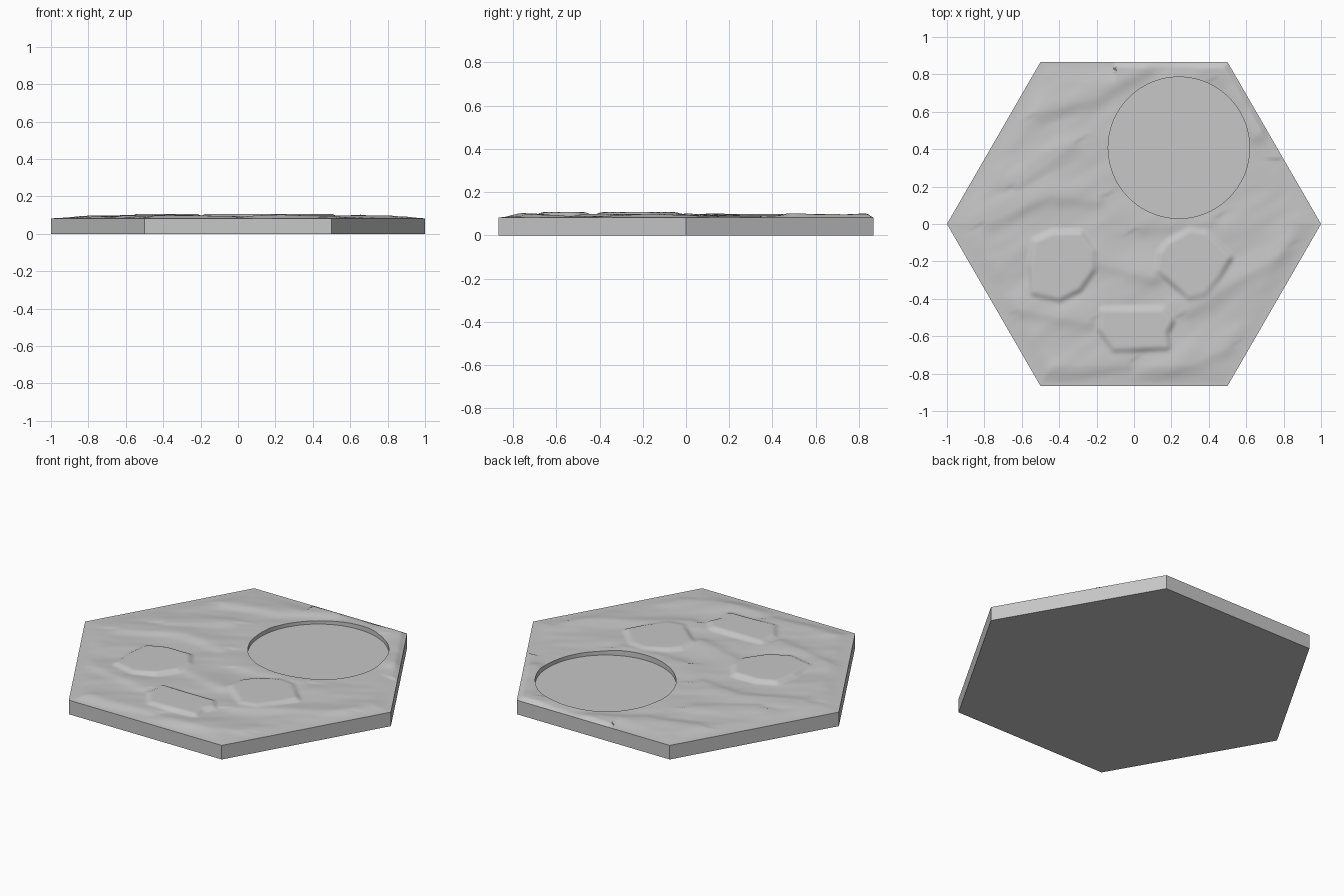
import bpy, bmesh, math
from mathutils import Vector, noise

old = bpy.data.objects.get("Cube")
if old:
    bpy.data.objects.remove(old, do_unlink=True)

APOTHEM = math.sqrt(3) / 2
RIM, PLATEAU, FLOOR = 0.083, 0.107, 0.068

# Outlines of the three flat-topped rocks
ROCKS = [
    [(-.52, -.1), (-.43, -.06), (-.29, -.06), (-.23, -.15), (-.23, -.24),
     (-.3, -.34), (-.4, -.39), (-.53, -.36), (-.54, -.22)],
    [(.3, -.05), (.38, -.06), (.5, -.18), (.44, -.28), (.37, -.36),
     (.3, -.38), (.14, -.24), (.15, -.16), (.19, -.11)],
    [(-.16, -.47), (.15, -.47), (.19, -.52), (.16, -.58), (.17, -.65),
     (-.1, -.66), (-.17, -.56)],
]

# Crest lines of the drifting ridges
RIDGES = [
    ((-.62, .22), (-.35, .42)), ((-.5, .6), (-.2, .68)), ((-.2, .68), (.05, .83)),
    ((-.78, .02), (-.45, .16)), ((-.45, .16), (-.2, .13)), ((.3, -.46), (.8, -.13)),
    ((.1, -.82), (.5, -.66)), ((-.4, -.82), (-.05, -.75)), ((-.2, -.2), (.1, -.28)),
    ((.05, -.01), (.4, .02)), ((.47, .8), (.66, .48)), ((-.6, -.45), (-.25, -.52)),
]


def smooth(t):
    t = min(max(t, 0), 1)
    return t * t * (3 - 2 * t)


def to_segment(x, y, a, b):
    """Offset from the nearest point of segment a-b to (x, y)."""
    dx, dy = b[0] - a[0], b[1] - a[1]
    t = ((x - a[0]) * dx + (y - a[1]) * dy) / (dx * dx + dy * dy)
    t = min(max(t, 0), 1)
    return x - a[0] - t * dx, y - a[1] - t * dy


def outside_distance(x, y, outline):
    """Distance to an outline, zero inside it."""
    inside, nearest = False, 9
    for a, b in zip(outline, outline[1:] + outline[:1]):
        if (a[1] > y) != (b[1] > y):
            if x < a[0] + (y - a[1]) * (b[0] - a[0]) / (b[1] - a[1]):
                inside = not inside
        nearest = min(nearest, math.hypot(*to_segment(x, y, a, b)))
    return 0 if inside else nearest


def height(x, y):
    # Rolling ground, stretched along the drift direction
    u, v = .87 * x + .5 * y, .87 * y - .5 * x
    z = .008 + .007 * noise.noise(Vector((u * 2.2, v * 5.5, 3)))
    z += .002 * noise.noise(Vector((u * 6, v * 15, 8)))
    # Ridges: gentle behind, steeper towards the lower right
    crest = 0
    for a, b in RIDGES:
        ox, oy = to_segment(x, y, a, b)
        width = .045 if oy - .5 * ox < 0 else .09
        crest = max(crest, math.exp(-(ox * ox + oy * oy) / width ** 2))
    z = min(z + .008 * crest, .021)
    # Level off towards the rim, quickly at the back corner
    edge = min(APOTHEM - x * math.cos(k) - y * math.sin(k)
               for k in (math.pi / 6 + i * math.pi / 3 for i in range(6)))
    fade = .03 if y > .35 and x > -.1 else .12
    z = RIM + z * smooth(edge / fade)
    # Flat rocks with short sloping sides
    for outline in ROCKS:
        d = outside_distance(x, y, outline)
        z = PLATEAU + (z - PLATEAU) * smooth(d / .04)
    return z


# One plain stone colour
stone = bpy.data.materials.new("stone_grey")
stone.use_nodes = True
grey = (.57, .57, .57, 1)
stone.diffuse_color = grey
stone.node_tree.nodes["Principled BSDF"].inputs["Base Color"].default_value = grey

# Hexagonal tile: fine triangle fan, raised into terrain
bm = bmesh.new()
centre = bm.verts.new((0, 0, 0))
corners = [bm.verts.new((math.cos(i * math.pi / 3), math.sin(i * math.pi / 3), 0))
           for i in range(6)]
for i in range(6):
    bm.faces.new((centre, corners[i], corners[(i + 1) % 6]))
for _ in range(4):
    bmesh.ops.subdivide_edges(bm, edges=bm.edges[:], cuts=2, use_grid_fill=True)
for v in bm.verts:
    v.co.z = height(v.co.x, v.co.y)

# Straight sides and flat underside
border = [e for e in bm.edges if e.is_boundary]
skirt = bmesh.ops.extrude_edge_only(bm, edges=border)["geom"]
for v in skirt:
    if isinstance(v, bmesh.types.BMVert):
        v.co.z = 0
bmesh.ops.edgeloop_fill(bm, edges=[e for e in bm.edges if e.is_boundary])
bmesh.ops.recalc_face_normals(bm, faces=bm.faces[:])
mesh = bpy.data.meshes.new("terrain_tile")
bm.to_mesh(mesh)
bm.free()
mesh.materials.append(stone)
tile = bpy.data.objects.new("terrain_tile", mesh)
bpy.context.collection.objects.link(tile)

# Round recess cut into the ground
bpy.ops.mesh.primitive_cylinder_add(vertices=96, radius=.378, depth=.2,
                                    location=(.24, .408, FLOOR + .1))
cutter = bpy.context.object
cutter.name = "recess_cutter"
cutter.data.materials.append(stone)
cut = tile.modifiers.new("round_recess", "BOOLEAN")
cut.operation = "DIFFERENCE"
cut.solver = "EXACT"
cut.object = cutter

bpy.ops.object.select_all(action="DESELECT")
tile.select_set(True)
bpy.context.view_layer.objects.active = tile
bpy.ops.object.modifier_apply(modifier=cut.name)
bpy.data.objects.remove(cutter, do_unlink=True)
bpy.ops.object.shade_smooth_by_angle(angle=math.radians(30))
